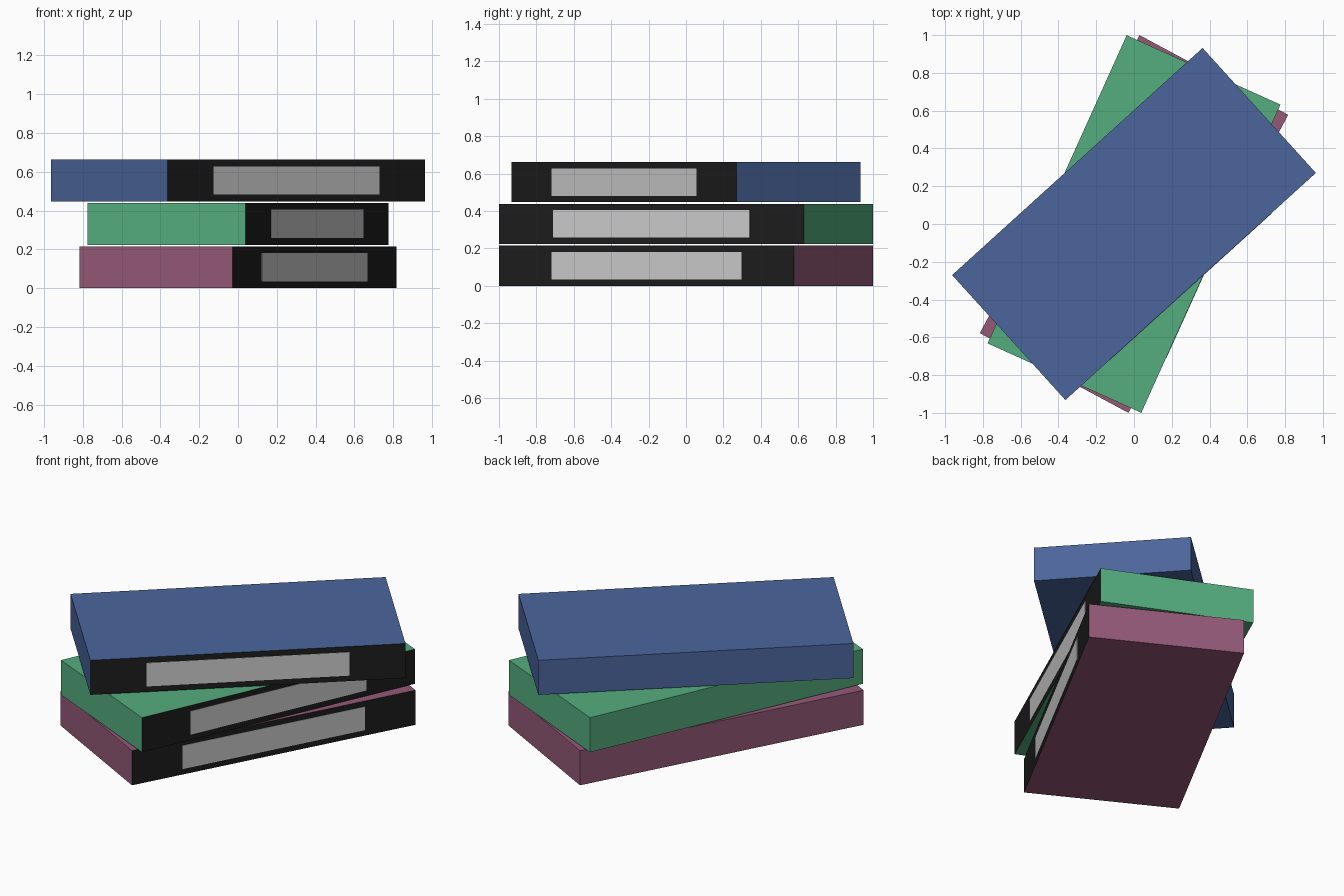
import bpy
from math import radians

if "Cube" in bpy.data.objects:
    bpy.data.objects.remove(bpy.data.objects["Cube"])

LENGTH, WIDTH, HEIGHT = 1.79, 0.893, 0.215
PITCH = 0.2235


def material(name, rgb):
    m = bpy.data.materials.new(name)
    m.diffuse_color = (*rgb, 1)
    m.use_nodes = True
    m.node_tree.nodes["Principled BSDF"].inputs["Base Color"].default_value = m.diffuse_color
    return m


def box(name, size, location):
    bpy.ops.mesh.primitive_cube_add(size=1)
    ob = bpy.context.object
    ob.name = name
    for v in ob.data.vertices:
        v.co = [v.co[i] * size[i] + location[i] for i in range(3)]
    return ob


black = material("spine_black", (0.012, 0.012, 0.012))
white = material("label_white", (0.6, 0.6, 0.6))


def cassette(name, rgb, angle, level):
    z = HEIGHT / 2 + level * PITCH
    # Coloured sleeve with a black spine on one long side
    case = box(name + "_sleeve", (LENGTH, WIDTH, HEIGHT), (0, 0, z))
    case.data.materials.append(material(name + "_cover", rgb))
    case.data.materials.append(black)
    for face in case.data.polygons:
        if face.normal.y < -0.9:
            face.material_index = 1
    # Thin blank label on the spine
    label = box(name + "_spine_label", (LENGTH * 0.644, 0.003, HEIGHT * 0.68),
                (0, -WIDTH / 2 - 0.0005, z))
    label.data.materials.append(white)
    for ob in (case, label):
        ob.rotation_euler.z = radians(angle)


# Stack from bottom to top
cassette("bottom", (0.30, 0.10, 0.19), 61.8, 0)
cassette("middle", (0.09, 0.42, 0.21), 65.7, 1)
cassette("top", (0.07, 0.13, 0.33), 42.2, 2)
